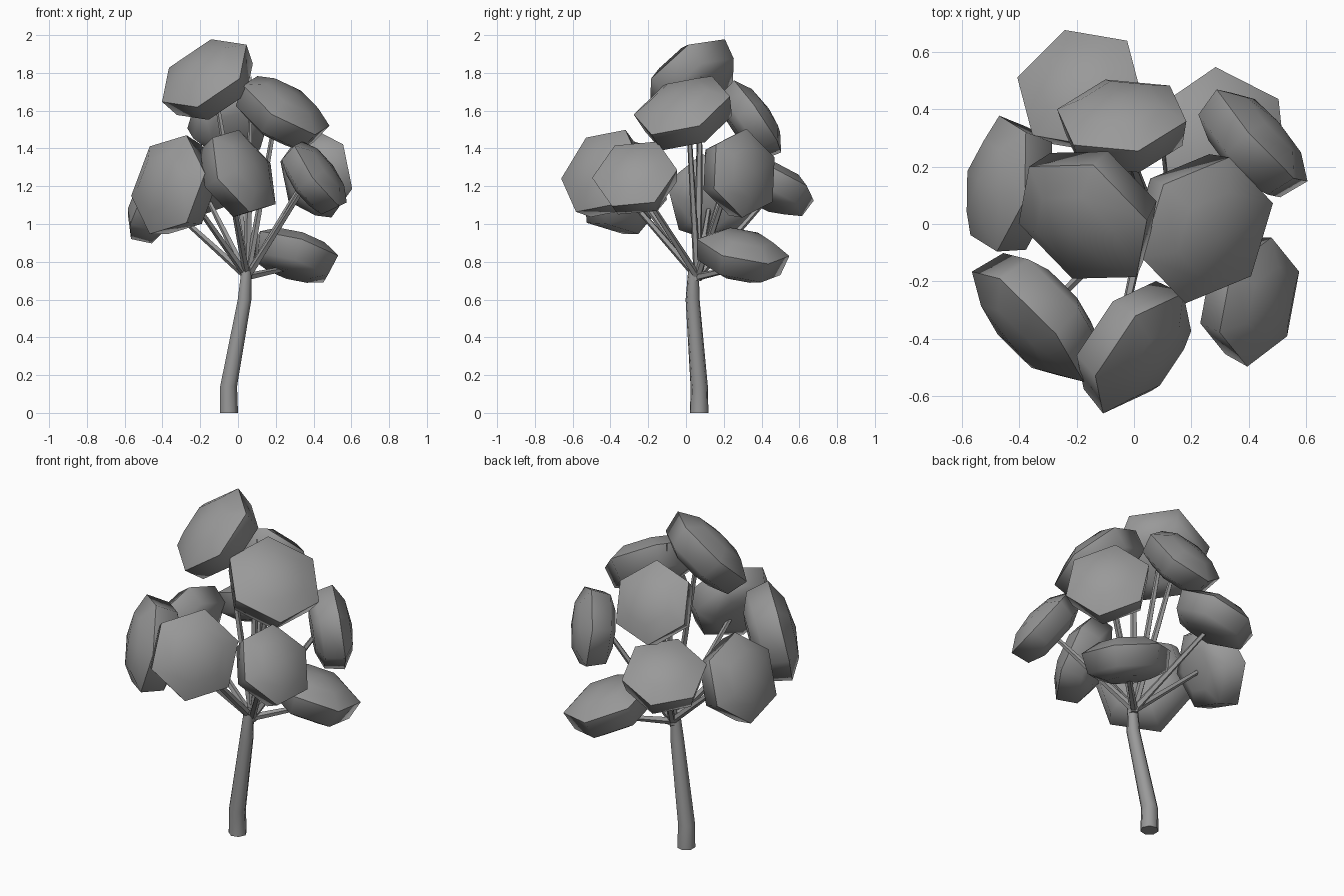
import bpy, bmesh, math
from mathutils import Vector

if "Cube" in bpy.data.objects:
    bpy.data.objects.remove(bpy.data.objects["Cube"])

grey = bpy.data.materials.new("plain_grey")
grey.diffuse_color = (0.32, 0.32, 0.32, 1)
grey.use_nodes = True
grey.node_tree.nodes["Principled BSDF"].inputs["Base Color"].default_value = grey.diffuse_color


def finish(name, bm, angle):
    bmesh.ops.recalc_face_normals(bm, faces=bm.faces[:])
    me = bpy.data.meshes.new(name)
    bm.to_mesh(me)
    bm.free()
    ob = bpy.data.objects.new(name, me)
    bpy.context.collection.objects.link(ob)
    me.materials.append(grey)
    bpy.ops.object.select_all(action='DESELECT')
    ob.select_set(True)
    bpy.context.view_layer.objects.active = ob
    bpy.ops.object.shade_smooth_by_angle(angle=math.radians(angle))
    return ob


def skin(bm, loops):
    n = len(loops[0])
    for a, b in zip(loops, loops[1:]):
        for i in range(n):
            j = (i + 1) % n
            bm.faces.new((a[i], a[j], b[j], b[i]))


def tube(name, path, sides, level=False):
    """Tapered tube; path items are (x, y, z, radius)."""
    bm = bmesh.new()
    pts = [Vector(p[:3]) for p in path]
    axis = (pts[-1] - pts[0]).normalized()
    u = axis.cross(Vector((0, 1, 0))).normalized()
    v = axis.cross(u)
    if level:
        u, v = Vector((1, 0, 0)), Vector((0, 1, 0))
    loops = []
    for p, item in zip(pts, path):
        ring = []
        for i in range(sides):
            t = 2 * math.pi * i / sides
            ring.append(bm.verts.new(p + item[3] * (u * math.cos(t) + v * math.sin(t))))
        loops.append(ring)
    skin(bm, loops)
    bm.faces.new(loops[0])
    bm.faces.new(loops[-1])
    return finish(name, bm, 65)


# Cross-section of a leaf clump: (radius, height) relative to its size
PROFILE = [(0.50, -0.46), (0.90, -0.30), (1.0, 0.15), (0.6, 0.38)]


def clump(name, centre, normal, corner, size):
    """Six-sided flattened dome facing along normal, one corner aimed at a point."""
    c, n = Vector(centre), Vector(normal).normalized()
    u = Vector(corner) - c
    u = (u - n * u.dot(n)).normalized()
    v = n.cross(u)
    bm = bmesh.new()
    loops = []
    for r, h in PROFILE:
        loops.append([bm.verts.new(c + size * (n * h + r * (u * math.cos(k * math.pi / 3)
                      + v * math.sin(k * math.pi / 3)))) for k in range(6)])
    skin(bm, loops)
    bm.faces.new(loops[0])
    tip = bm.verts.new(c + n * size * 0.46)
    for i in range(6):
        bm.faces.new((loops[-1][i], loops[-1][(i + 1) % 6], tip))
    return finish(name, bm, 60)


# Trunk and the thin leader that carries on through the crown
tube("trunk", [(-0.05, 0.07, 0, 0.05), (-0.052, 0.07, 0.14, 0.047),
               (0.033, 0.035, 0.60, 0.038), (0.045, 0.04, 0.77, 0.028)], 7, True)
tube("leader", [(0.05, 0.06, 0.70, 0.025), (0.06, 0.07, 1.3, 0.018),
                (0.07, 0.08, 1.78, 0.003)], 5)

# Leaf clumps: centre, facing, corner, size
CLUMPS = [
    ((-0.16, 0.03, 1.77), (-0.46, -0.55, 0.70), (0.07, 0.06, 1.88), 0.27),
    ((0.235, -0.01, 1.595), (0.50, -0.30, 0.80), (0.47, 0.07, 1.52), 0.27),
    ((-0.34, -0.33, 1.20), (-0.70, -0.65, 0.20), (-0.48, -0.12, 1.47), 0.28),
    ((0.005, -0.43, 1.265), (0.70, -0.55, 0.42), (0.16, -0.27, 1.32), 0.255),
    ((0.41, -0.265, 1.245), (0.78, -0.20, 0.58), (0.43, -0.04, 1.25), 0.23),
    ((0.30, 0.295, 0.84), (0.28, 0.20, 0.93), (0.30, 0.54, 0.88), 0.25),
    ((0.42, 0.285, 1.265), (0.73, 0.66, 0.12), (0.40, 0.32, 1.50), 0.24),
    ((-0.44, 0.135, 1.13), (-0.88, 0.15, 0.40), (-0.45, 0.10, 1.37), 0.25),
    ((-0.04, 0.35, 1.55), (-0.08, 0.82, 0.56), (0.02, 0.22, 1.75), 0.235),
    ((-0.18, 0.46, 1.20), (-0.25, 0.40, 0.88), (-0.24, 0.66, 1.15), 0.235),
]
hub = Vector((0.05, 0.06, 0.72))
for i, (c, n, k, s) in enumerate(CLUMPS, 1):
    clump(f"leaf_clump_{i}", c, n, k, s)
    end = Vector(c) - Vector(n).normalized() * s * 0.3
    tube(f"branch_{i}", [(*hub, 0.021), (*end, 0.013)], 5)
